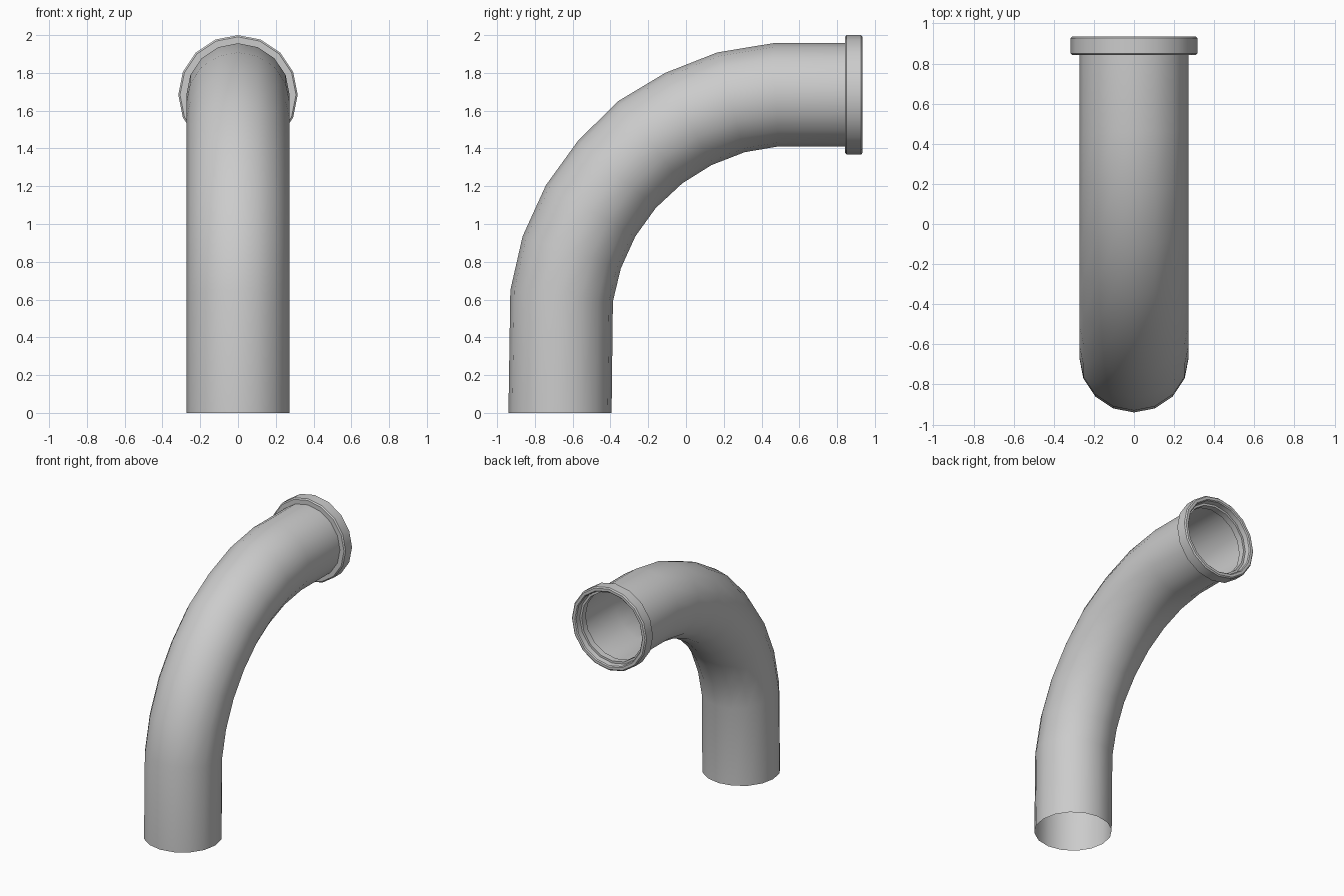
import bpy, bmesh, math
from mathutils import Vector

if "Cube" in bpy.data.objects:
    bpy.data.objects.remove(bpy.data.objects["Cube"])

SIDES = 16


def tube(name, rings):
    """Skin 16-sided rings; each ring is (centre, radial direction in YZ, radius across, radius along x)."""
    bm = bmesh.new()
    loops = []
    for c, d, r, rx in rings:
        loop = []
        for i in range(SIDES):
            a = 2 * math.pi * i / SIDES
            p = c + d * (r * math.cos(a)) + Vector((rx * math.sin(a), 0, 0))
            loop.append(bm.verts.new(p))
        loops.append(loop)
    for a, b in zip(loops, loops[1:]):
        for i in range(SIDES):
            j = (i + 1) % SIDES
            bm.faces.new((a[i], a[j], b[j], b[i]))
    bmesh.ops.recalc_face_normals(bm, faces=bm.faces)
    mesh = bpy.data.meshes.new(name)
    bm.to_mesh(mesh)
    bm.free()
    obj = bpy.data.objects.new(name, mesh)
    bpy.context.collection.objects.link(obj)
    bpy.ops.object.select_all(action='DESELECT')
    obj.select_set(True)
    bpy.context.view_layer.objects.active = obj
    bpy.ops.object.shade_smooth_by_angle(angle=math.radians(32))
    return obj


# Bent pipe: outer and inner bend outlines (y, z) seen from the side
outer = [(-.94, 0), (-.93, .65), (-.865, .935), (-.742, 1.205), (-.572, 1.44),
         (-.36, 1.65), (-.11, 1.80), (.165, 1.908), (.46, 1.957), (.845, 1.957)]
inner = [(-.394, 0), (-.387, .59), (-.345, .765), (-.268, .935), (-.16, 1.085),
         (-.02, 1.215), (.135, 1.312), (.31, 1.38), (.49, 1.411), (.845, 1.411)]
rings = []
for o, i in zip(outer, inner):
    po, pi = Vector((0, *o)), Vector((0, *i))
    half = (po - pi) / 2
    rings.append(((po + pi) / 2, half.normalized(), half.length, .273))
tube("bent_pipe", rings)

# Socket collar at the open end: (y, radius) profile with bevels and an inner step
profile = [(.842, .272), (.842, .307), (.850, .316), (.927, .316), (.935, .307),
           (.935, .287), (.928, .280), (.89, .276), (.89, .260), (.842, .260), (.842, .272)]
up = Vector((0, 0, 1))
tube("end_collar", [(Vector((0, y, 1.684)), up, r, r) for y, r in profile])
